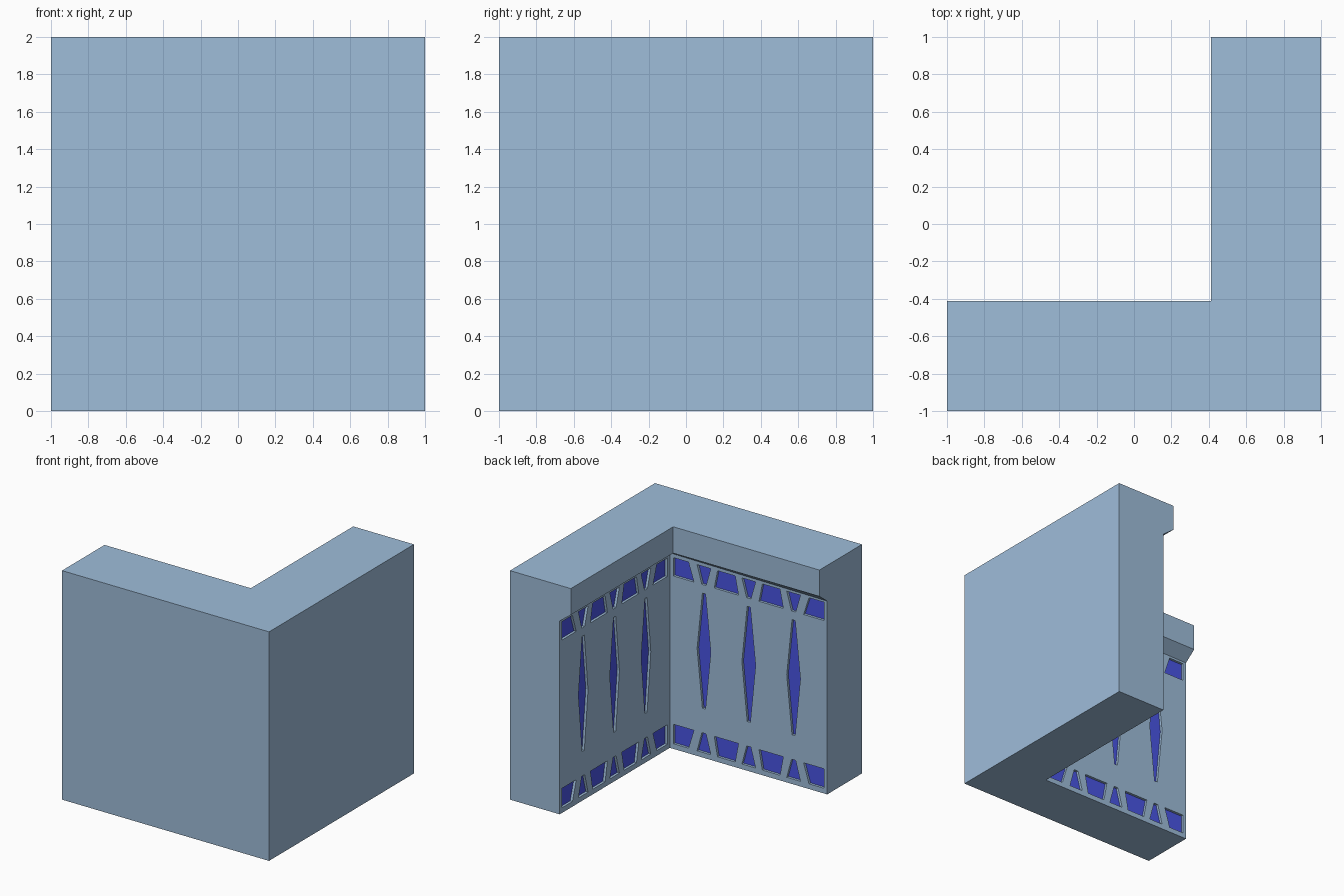
import bpy, bmesh

if "Cube" in bpy.data.objects:
    bpy.data.objects.remove(bpy.data.objects["Cube"])

INNER, DEPTH = 0.52, 0.022      # inner wall plane and recess depth
MID, STEP = -0.242, 0.433       # pattern centre along the wall, diamond spacing


def material(name, colour):
    m = bpy.data.materials.new(name)
    m.diffuse_color = (*colour, 1)
    m.use_nodes = True
    m.node_tree.nodes["Principled BSDF"].inputs["Base Color"].default_value = m.diffuse_color
    return m


stone = material("blue_grey_stone", (0.345, 0.51, 0.70))
blue = material("deep_blue_inlay", (0.068, 0.09, 0.78))


def make_object(name, bm):
    bmesh.ops.recalc_face_normals(bm, faces=bm.faces[:])
    me = bpy.data.meshes.new(name)
    bm.to_mesh(me)
    bm.free()
    ob = bpy.data.objects.new(name, me)
    bpy.context.collection.objects.link(ob)
    me.materials.append(stone)
    me.materials.append(blue)
    return ob


# L-shaped corner wall with overhanging mitred cornice, stacked rings
bm = bmesh.new()
rings = []
for z, t, rise in [(0, INNER, 0), (1.688, INNER, .015), (1.77, 0.413, 0), (2, 0.413, 0)]:
    outline = [(-1, -1), (1, -1), (1, 1), (t, 1), (t, -t), (-1, -t)]
    rings.append([bm.verts.new((x, y, z + (rise if i == 4 else 0)))
                  for i, (x, y) in enumerate(outline)])
for a, b in zip(rings, rings[1:]):
    for i in range(6):
        j = (i + 1) % 6
        bm.faces.new((a[i], a[j], b[j], b[i]))
bm.faces.new(rings[0][::-1])
bm.faces.new(rings[-1])
# Merge the flat outer sides and wall ends
bmesh.ops.dissolve_limit(bm, angle_limit=0.001, verts=bm.verts[:], edges=bm.edges[:])
wall = make_object("corner_wall", bm)

# Recess outlines, in distance from pattern centre and height
shapes = []
for k in (-1, 0, 1):            # tall diamonds
    c = k * STEP
    shapes.append([(c - .015, .43), (c + .015, .43), (c + .066, .94),
                   (c + .015, 1.435), (c - .015, 1.435), (c - .066, .94)])
for edge, inside in ((1.67, 1.51), (0.045, 0.215)):   # top and bottom borders
    for k in (-1, 0, 1):        # narrow wedges
        c = k * STEP
        shapes.append([(c - .066, edge), (c + .066, edge),
                       (c + .02, inside), (c - .02, inside)])
    for s in (-1, 1):           # wide blocks, then end blocks
        c = s * STEP / 2
        shapes.append([(c - .085, edge), (c + .085, edge),
                       (c + .117, inside), (c - .117, inside)])
        shapes.append([(s * .727, edge), (s * .582, edge),
                       (s * .53, inside), (s * .727, inside)])

# Cutters for both walls; the second wall is the diagonal mirror of the first
bm = bmesh.new()
for mirrored in (False, True):
    for shape in shapes:
        sides = []
        for y in (-INNER - DEPTH, -INNER + 0.02):
            pts = [(MID + u, y, z) for u, z in shape]
            if mirrored:
                pts = [(-q, -p, z) for p, q, z in pts]
            sides.append([bm.verts.new(p) for p in pts])
        a, b = sides
        n = len(a)
        for i in range(n):
            j = (i + 1) % n
            bm.faces.new((a[i], a[j], b[j], b[i]))
        bm.faces.new(a[::-1])
        bm.faces.new(b)
cutter = make_object("recess_cutter", bm)
cutter.hide_render = True

mod = wall.modifiers.new("recesses", 'BOOLEAN')
mod.operation = 'DIFFERENCE'
mod.solver = 'EXACT'
mod.object = cutter
bpy.context.view_layer.objects.active = wall
bpy.ops.object.modifier_apply(modifier=mod.name)
bpy.data.objects.remove(cutter)

# Blue on the recess floors only
floor = INNER + DEPTH
for p in wall.data.polygons:
    on_floor = ((p.normal.y > .9 and abs(p.center.y + floor) < .003) or
                (p.normal.x < -.9 and abs(p.center.x - floor) < .003))
    p.material_index = 1 if on_floor else 0
